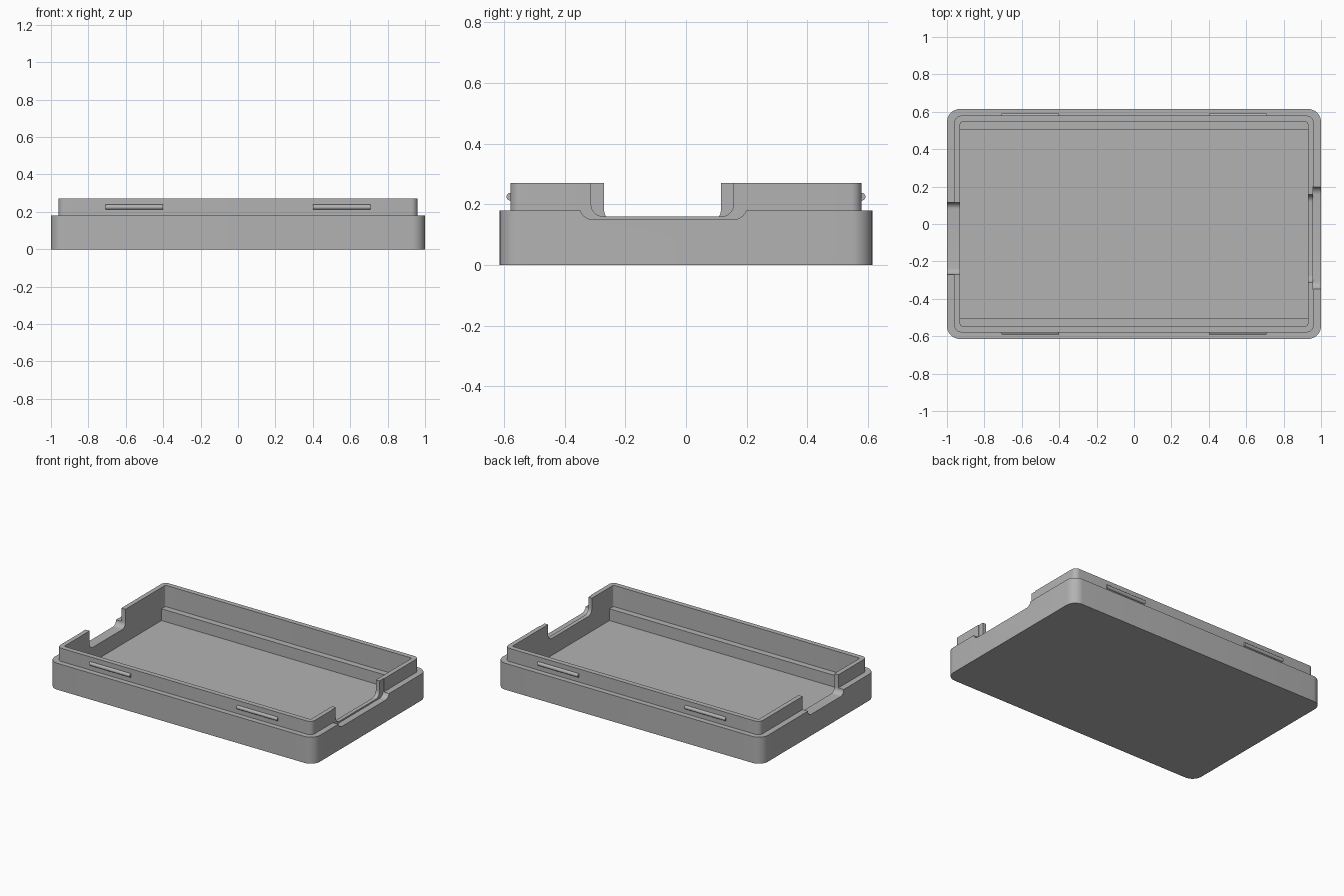
import bpy, bmesh, math

if "Cube" in bpy.data.objects:
    bpy.data.objects.remove(bpy.data.objects["Cube"])

# One plain grey plastic
GREY = (0.45, 0.45, 0.45, 1)
plastic = bpy.data.materials.new("grey plastic")
plastic.use_nodes = True
plastic.diffuse_color = GREY
plastic.node_tree.nodes["Principled BSDF"].inputs["Base Color"].default_value = GREY


def finish(name, bm):
    bmesh.ops.recalc_face_normals(bm, faces=bm.faces)
    mesh = bpy.data.meshes.new(name)
    bm.to_mesh(mesh)
    bm.free()
    mesh.materials.append(plastic)
    obj = bpy.data.objects.new(name, mesh)
    bpy.context.collection.objects.link(obj)
    return obj


def select(obj):
    bpy.ops.object.select_all(action="DESELECT")
    obj.select_set(True)
    bpy.context.view_layer.objects.active = obj


def rounded_rect(hx, hy, r, steps=8):
    pts = []
    for q, (sx, sy) in enumerate([(1, 1), (-1, 1), (-1, -1), (1, -1)]):
        for i in range(steps + 1):
            a = math.pi / 2 * (q + i / steps)
            pts.append((sx * (hx - r) + r * math.cos(a), sy * (hy - r) + r * math.sin(a)))
    return pts


def box(name, x0, x1, y0, y1, z0, z1):
    bm = bmesh.new()
    bmesh.ops.create_cube(bm, size=1)
    for v in bm.verts:
        v.co = (x1 if v.co.x > 0 else x0, y1 if v.co.y > 0 else y0, z1 if v.co.z > 0 else z0)
    return finish(name, bm)


def cut_notch(target, x0, x1, y0, y1, z, r, top=0.4, steps=8):
    """Cut a U-shaped opening with rounded lower corners through an end wall."""
    profile = [(y1, top), (y0, top)]
    for cy, start in ((y0 + r, math.pi), (y1 - r, 1.5 * math.pi)):
        for i in range(steps + 1):
            a = start + math.pi / 2 * i / steps
            profile.append((cy + r * math.cos(a), z + r + r * math.sin(a)))
    bm = bmesh.new()
    face = bm.faces.new([bm.verts.new((x0, y, h)) for y, h in profile])
    ext = bmesh.ops.extrude_face_region(bm, geom=[face])["geom"]
    bmesh.ops.translate(bm, vec=(x1 - x0, 0, 0),
                        verts=[g for g in ext if isinstance(g, bmesh.types.BMVert)])
    cutter = finish("notch_cutter", bm)
    cutter.hide_render = True
    mod = target.modifiers.new("notch", "BOOLEAN")
    mod.operation, mod.solver, mod.object = "DIFFERENCE", "EXACT", cutter
    select(target)
    bpy.ops.object.modifier_apply(modifier=mod.name)
    bpy.data.objects.remove(cutter)


# Tray shell: outer wall, step, raised lip, inner wall, floor
FLOOR = 0.045
bm = bmesh.new()
loops = []
for hx, hy, r, z in [(1, 0.615, 0.07, 0), (1, 0.615, 0.07, 0.18),
                     (0.96, 0.579, 0.035, 0.18), (0.96, 0.579, 0.035, 0.27),
                     (0.929, 0.545, 0.01, 0.27), (0.929, 0.545, 0.01, FLOOR)]:
    loops.append([bm.verts.new((x, y, z)) for x, y in rounded_rect(hx, hy, r)])
for a, b in zip(loops, loops[1:]):
    for i in range(len(a)):
        j = (i + 1) % len(a)
        bm.faces.new((a[i], a[j], b[j], b[i]))
bm.faces.new(loops[0])
bm.faces.new(loops[-1])
tray = finish("tray_shell", bm)

# End openings: stepped on one end, plain on the other
cut_notch(tray, 0.956, 1.1, -0.35, 0.2, 0.15, 0.042)
cut_notch(tray, 0.85, 1.1, -0.313, 0.157, 0.16, 0.04)
cut_notch(tray, -1.1, -0.85, -0.27, 0.115, 0.145, 0.035)
select(tray)
bpy.ops.object.shade_smooth_by_angle(angle=math.radians(35))

for side, label in ((-1, "front"), (1, "back")):
    # Inner support ledge along each long wall
    ys = sorted((side * 0.503, side * 0.55))
    box(label + "_ledge", -0.929, 0.929, ys[0], ys[1], FLOOR - 0.01, 0.125)
    # Rounded snap ridges on the lip
    for x, end in ((-0.555, "right"), (0.555, "left")):
        bpy.ops.mesh.primitive_cylinder_add(vertices=24, radius=0.013, depth=0.306,
                                            location=(x, side * 0.579, 0.225),
                                            rotation=(0, math.pi / 2, 0))
        ridge = bpy.context.object
        ridge.name = f"{label}_{end}_snap_ridge"
        ridge.data.materials.append(plastic)
        bpy.ops.object.shade_smooth_by_angle(angle=math.radians(35))
